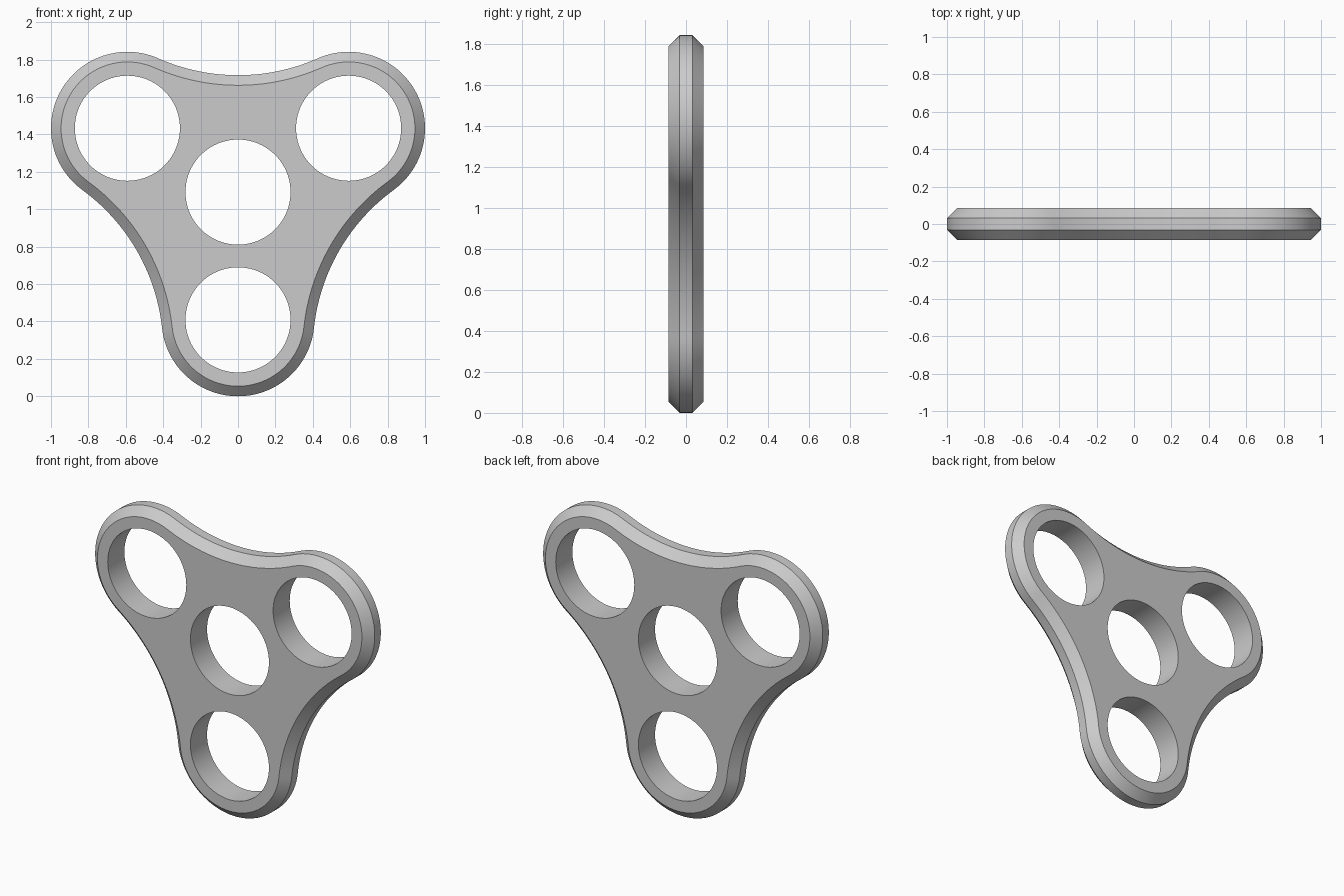
import bpy
import bmesh
from math import sin, cos, pi, hypot, atan2, radians
from mathutils import Matrix, Vector

if "Cube" in bpy.data.objects:
    bpy.data.objects.remove(bpy.data.objects["Cube"], do_unlink=True)

ARM = 0.683        # hub centre to lobe centre
LOBE = 0.4085      # lobe outer radius
WAIST = 0.625      # hub centre to the middle of a concave side
HOLE = 0.281
HALF = 0.085       # half thickness
RIM = 0.031        # half width of the flat rim band
CHAMFER = 0.054
HUB_Z = ARM + LOBE

# Radius and centre distance of the concave arc tangent to two lobes
k = WAIST - LOBE
ARC_D = (ARM ** 2 - k ** 2) / (ARM - 2 * k)
ARC_R = ARC_D - WAIST

grey = bpy.data.materials.new("light grey")
grey.use_nodes = True
colour = (0.6, 0.6, 0.6, 1)
grey.diffuse_color = colour
grey.node_tree.nodes["Principled BSDF"].inputs["Base Color"].default_value = colour


def outline(inset, steps=28):
    """Three lobes joined by concave arcs, shrunk by the inset."""
    points = []
    arc_c = Vector((ARC_D * cos(pi / 3), ARC_D * sin(pi / 3)))
    lobe_c = Vector((ARM, 0))
    to_arc = arc_c - lobe_c
    edge = atan2(to_arc.y, to_arc.x)
    start = atan2(-to_arc.y, -to_arc.x)
    end = 2 * (pi / 3 - pi) - start
    for arm in range(3):
        turn = Matrix.Rotation(-pi / 2 + arm * 2 * pi / 3, 2)
        for i in range(steps * 2):
            a = -edge + edge * i / steps
            points.append(turn @ (lobe_c + (LOBE - inset) * Vector((cos(a), sin(a)))))
        for i in range(steps):
            a = start + (end - start) * i / steps
            points.append(turn @ (arc_c + (ARC_R + inset) * Vector((cos(a), sin(a)))))
    return points


def finish(bm, name):
    bmesh.ops.recalc_face_normals(bm, faces=bm.faces[:])
    mesh = bpy.data.meshes.new(name)
    bm.to_mesh(mesh)
    bm.free()
    mesh.materials.append(grey)
    obj = bpy.data.objects.new(name, mesh)
    bpy.context.collection.objects.link(obj)
    return obj


# Chamfered body, built as four rings from front to back
bm = bmesh.new()
rings = []
for y, inset in ((-HALF, CHAMFER), (-RIM, 0), (RIM, 0), (HALF, CHAMFER)):
    rings.append([bm.verts.new((p.x, y, p.y + HUB_Z)) for p in outline(inset)])
for a, b in zip(rings, rings[1:]):
    for i in range(len(a)):
        bm.faces.new((a[i - 1], a[i], b[i], b[i - 1]))
bm.faces.new(rings[0])
bm.faces.new(rings[-1])
body = finish(bm, "spinner_body")

# Hub hole and three lobe holes
bm = bmesh.new()
centres = [(0, 0)]
for arm in range(3):
    a = -pi / 2 + arm * 2 * pi / 3
    centres.append((ARM * cos(a), ARM * sin(a)))
for x, z in centres:
    place = Matrix.Translation((x, 0, z + HUB_Z)) @ Matrix.Rotation(pi / 2, 4, "X")
    bmesh.ops.create_cone(bm, cap_ends=True, segments=80, radius1=HOLE,
                          radius2=HOLE, depth=HALF * 4, matrix=place)
cutter = finish(bm, "hole_cutter")
cutter.hide_render = True

cut = body.modifiers.new("holes", "BOOLEAN")
cut.operation = "DIFFERENCE"
cut.solver = "EXACT"
cut.object = cutter
bpy.ops.object.select_all(action="DESELECT")
body.select_set(True)
bpy.context.view_layer.objects.active = body
bpy.ops.object.modifier_apply(modifier=cut.name)
bpy.data.objects.remove(cutter, do_unlink=True)
bpy.ops.object.shade_smooth_by_angle(angle=radians(30))
